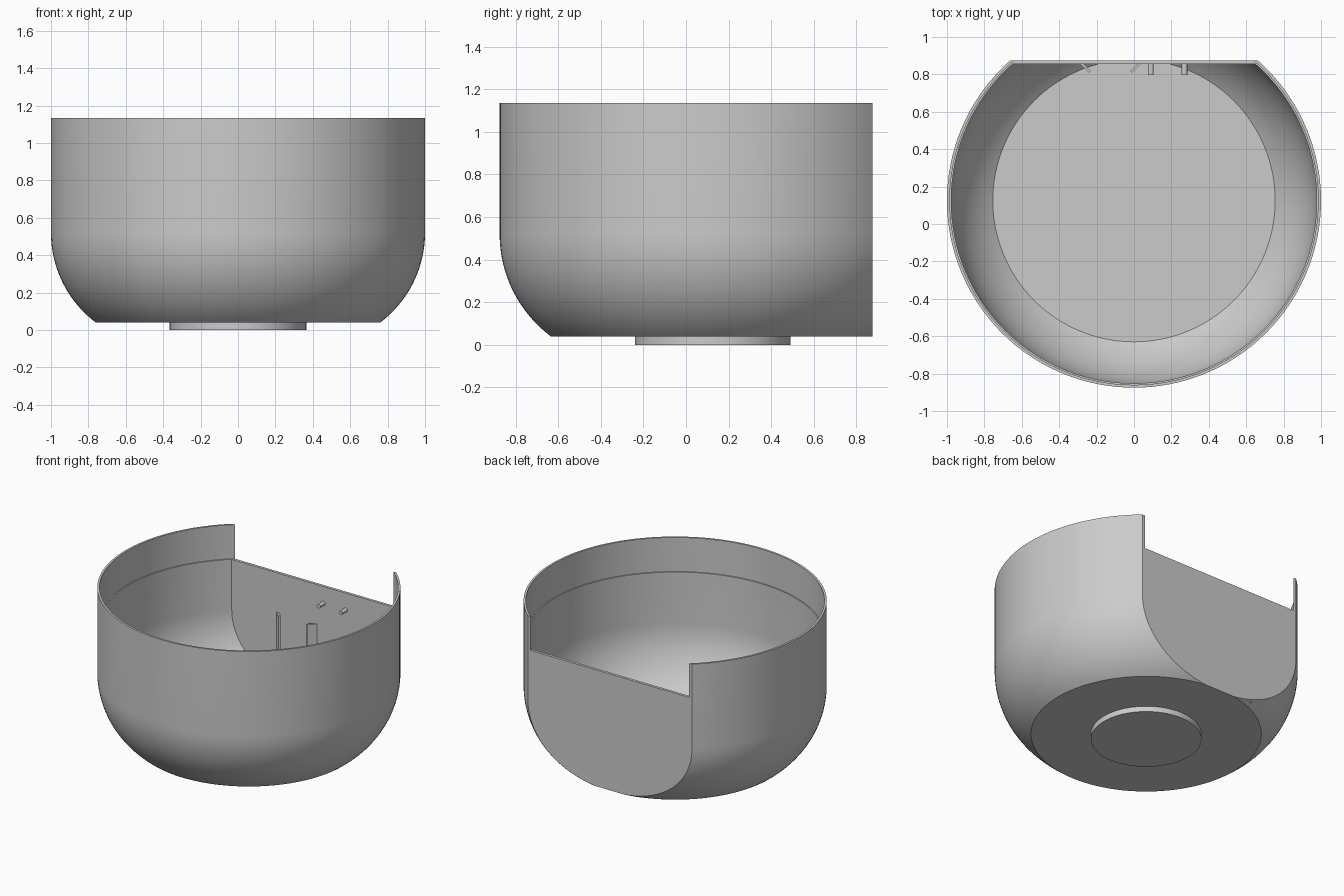
import bpy, bmesh, math
from mathutils import Matrix, Vector

cube = bpy.data.objects.get("Cube")
if cube:
    bpy.data.objects.remove(cube, do_unlink=True)

CY = 0.125                    # bowl axis in y
BACK, WALL = 0.875, 0.02      # flat back plane and wall thickness
FLOOR, LEDGE, TOP = 0.04, 0.887, 1.135
ARC_Z, ARC_R = 0.52, 0.6      # rounded lower flank

grey = bpy.data.materials.new("plain grey")
grey.use_nodes = True
colour = (0.6, 0.6, 0.6, 1)
grey.diffuse_color = colour
grey.node_tree.nodes["Principled BSDF"].inputs["Base Color"].default_value = colour


def make(name, bm):
    bmesh.ops.recalc_face_normals(bm, faces=bm.faces)
    mesh = bpy.data.meshes.new(name)
    bm.to_mesh(mesh)
    bm.free()
    mesh.materials.append(grey)
    obj = bpy.data.objects.new(name, mesh)
    bpy.context.collection.objects.link(obj)
    return obj


def activate(obj):
    bpy.ops.object.select_all(action='DESELECT')
    obj.select_set(True)
    bpy.context.view_layer.objects.active = obj


def smooth(obj):
    activate(obj)
    bpy.ops.object.shade_smooth_by_angle(angle=math.radians(30))


def lathe(name, profile, back=None):
    """Solid of revolution about the bowl axis, optionally cut flat at the back."""
    bm = bmesh.new()
    verts = [bm.verts.new((r, CY, z)) for r, z in profile]
    edges = [bm.edges.new(pair) for pair in zip(verts, verts[1:])]
    bmesh.ops.spin(bm, geom=verts + edges, cent=(0, CY, 0), axis=(0, 0, 1),
                   angle=math.tau, steps=128, use_merge=True)
    bmesh.ops.remove_doubles(bm, verts=bm.verts, dist=1e-5)
    if back is not None:
        bmesh.ops.bisect_plane(bm, geom=bm.verts[:] + bm.edges[:] + bm.faces[:],
                               plane_co=(0, back, 0), plane_no=(0, 1, 0), clear_outer=True)
        bmesh.ops.holes_fill(bm, edges=[e for e in bm.edges if e.is_boundary])
    return make(name, bm)


def bowl_profile(inset, bottom, top):
    """Flat floor, rounded flank and straight side."""
    radius = ARC_R - inset
    start = math.asin((ARC_Z - bottom) / radius)
    points = [(0, bottom)]
    for i in range(21):
        a = start * (1 - i / 20)
        points.append((1 - ARC_R + radius * math.cos(a), ARC_Z - radius * math.sin(a)))
    return points + [(1 - inset, top), (0, top)]


# Bowl shell: outer solid minus the cavity and the wider recess inside the lip
bowl = lathe("bowl_shell", bowl_profile(0, FLOOR, TOP), BACK)
cavity = lathe("cavity_cutter", bowl_profile(0.023, 0.065, LEDGE + 0.05), BACK - WALL)
recess = lathe("lip_cutter", [(0, LEDGE), (0.985, LEDGE), (0.985, 1.3), (0, 1.3)])
for cutter in (cavity, recess):
    cutter.hide_render = True
    activate(bowl)
    mod = bowl.modifiers.new("cut", 'BOOLEAN')
    mod.operation, mod.solver, mod.object = 'DIFFERENCE', 'EXACT', cutter
    bpy.ops.object.modifier_apply(modifier=mod.name)
    bpy.data.objects.remove(cutter, do_unlink=True)
smooth(bowl)

# Round foot under the floor
smooth(lathe("foot_disc", [(0, 0), (0.365, 0), (0.365, FLOOR + 0.005), (0, FLOOR + 0.005)]))

# Two pegs on the inside of the back wall
for name, x in (("right_peg", 0.09), ("left_peg", 0.27)):
    bm = bmesh.new()
    bmesh.ops.create_cone(bm, cap_ends=True, segments=24, radius1=0.015, radius2=0.015,
                          depth=0.065, matrix=Matrix.Translation((x, 0.83, 0.765))
                          @ Matrix.Rotation(math.pi / 2, 4, 'X'))
    smooth(make(name, bm))

# Pair of slanted upright ribs that lean towards each other
for name, x, side in (("right_rib", -0.26, 1), ("left_rib", 0.01, -1)):
    bm = bmesh.new()
    bmesh.ops.create_cube(bm, size=1, matrix=Matrix.Translation((x, 0.838, 0.33))
                          @ Matrix.Rotation(-side * math.pi / 4, 4, 'Z')
                          @ Matrix.Diagonal((0.07, 0.014, 0.54, 1)))
    # Trim the root flush inside the wall
    bmesh.ops.bisect_plane(bm, geom=bm.verts[:] + bm.edges[:] + bm.faces[:],
                           plane_co=Vector((0, BACK - WALL / 2, 0)), plane_no=(0, 1, 0),
                           clear_outer=True)
    bmesh.ops.holes_fill(bm, edges=[e for e in bm.edges if e.is_boundary])
    make(name, bm)
